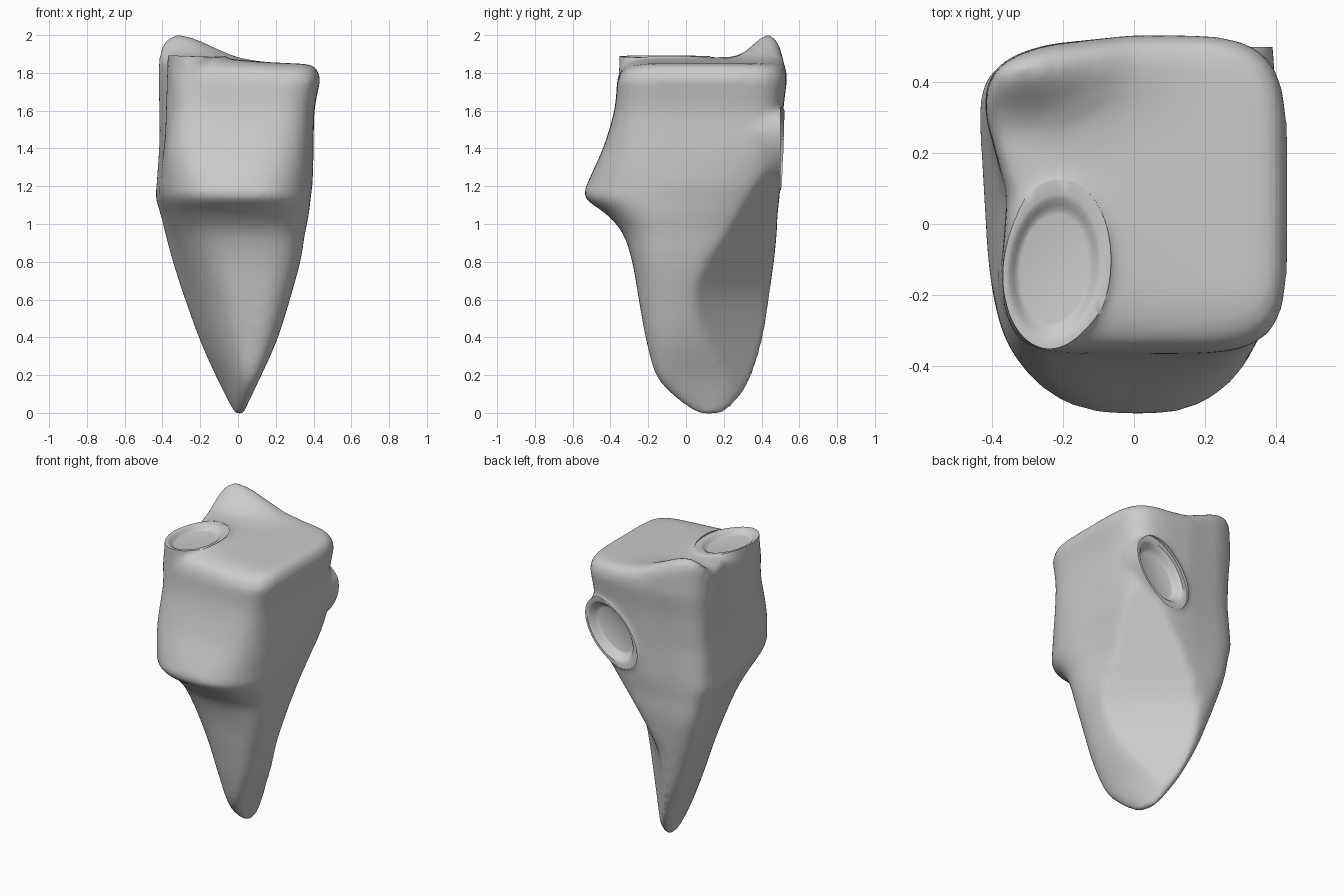
import bpy, bmesh, math
from mathutils import Matrix, Vector

if "Cube" in bpy.data.objects:
    bpy.data.objects.remove(bpy.data.objects["Cube"])

N = 80

# Body sections: z, x0, x1, y0, y1, split y, front power, back power, diagonal skew
ROWS = [
    (-0.012, -0.01, 0.03, 0.09, 0.17, 0.12, 2.0, 2.0, 0.2),
    (0.04, -0.04, 0.05, -0.01, 0.25, 0.12, 2.0, 2.0, 0.25),
    (0.18, -0.11, 0.115, -0.15, 0.345, 0.11, 2.2, 2.3, 0.33),
    (0.38, -0.20, 0.205, -0.21, 0.41, 0.11, 2.3, 2.6, 0.33),
    (0.60, -0.28, 0.275, -0.25, 0.44, 0.11, 2.4, 2.8, 0.3),
    (0.80, -0.345, 0.33, -0.285, 0.465, 0.08, 2.6, 3.0, 0.25),
    (0.95, -0.385, 0.355, -0.335, 0.48, 0.04, 2.6, 3.4, 0.18),
    (1.05, -0.41, 0.375, -0.42, 0.485, 0.0, 2.5, 3.7, 0.12),
    (1.14, -0.435, 0.385, -0.535, 0.495, 0.0, 2.4, 4.0, 0.07),
    (1.22, -0.43, 0.395, -0.52, 0.50, 0.0, 2.5, 4.4, 0.04),
    (1.40, -0.42, 0.40, -0.44, 0.505, 0.0, 3.4, 5.8, 0.0),
    (1.60, -0.42, 0.405, -0.38, 0.515, 0.05, 4.6, 5.2, 0.0),
    (1.76, -0.425, 0.435, -0.365, 0.535, 0.08, 5.2, 4.6, 0.0),
]


def clamp(v):
    return max(0.0, min(1.0, v))


def blend(t):
    """Catmull-Rom interpolation through the rows."""
    i = min(int(t), len(ROWS) - 2)
    f = t - i
    quad = [ROWS[max(0, min(len(ROWS) - 1, i + k))] for k in (-1, 0, 1, 2)]
    return [b + 0.5 * f * (c - a + f * (2 * a - 5 * b + 4 * c - d + f * (3 * (b - c) + d - a)))
            for a, b, c, d in zip(*quad)]


def section(row):
    z, x0, x1, y0, y1, cy, nf, nb, skew = row
    sharp = 1 + 0.9 * clamp((z - 0.3) / 0.9)
    pts = []
    for i in range(N):
        a = 2 * math.pi * i / N
        c, s = math.cos(a), math.sin(a)
        # left corners are crisper than the right ones
        p = 2 / ((nb * sharp if c < 0 else nb) if s > 0 else (nf * 1.12 if c < 0 else nf))
        y = cy + (y1 - cy if s > 0 else cy - y0) * math.copysign(abs(s) ** p, s)
        x = (x1 - x0) / 2 * math.copysign(abs(c) ** p, c) - skew * (y - cy)
        pts.append([x, y])
    lo, hi = min(p[0] for p in pts), max(p[0] for p in pts)
    limit = 0.27 + 0.39 * (z - 0.65 + math.sqrt((z - 0.65) ** 2 + 0.02))
    for p in pts:
        p[0] = x0 + (p[0] - lo) / (hi - lo) * (x1 - x0)
        if p[0] < 0:
            # upper left side leans inward with a channel behind the socket
            lean = 0.12 * clamp((z - 1.2) / 0.4) * clamp((0.35 - p[1]) / 0.45)
            lean += 0.13 * clamp((z - 1.3) / 0.4) * math.exp(-((p[1] - 0.16) / 0.12) ** 2)
            # back face curves round to the left
            if p[1] > cy:
                p[1] -= 0.08 * clamp((z - 0.9) / 0.5) * (p[0] / 0.42) ** 2 * (p[1] - cy) / (y1 - cy)
            p[0] *= 1 - lean
        # diagonal lower back-right face
        over = max(0, p[0] + p[1] - limit) / 2
        p[0] -= over
        p[1] -= over
    return [Vector((p[0], p[1], z)) for p in pts]


def top_z(x, y):
    """Sloping top: raised back-left corner, swell at the socket, soft front edge."""
    horn = 0.14 * math.exp(-((x + 0.33) / 0.24) ** 2 - ((y - 0.45) / 0.12) ** 2)
    swell = 0.018 * math.exp(-((x + 0.2) / 0.22) ** 2 - ((y + 0.1) / 0.26) ** 2)
    return 1.862 - 0.04 * x + horn + swell - 0.03 * max(0, (-y - 0.18) / 0.16) ** 2


def loft(bm, rings):
    rows = [[bm.verts.new(p) for p in ring] for ring in rings]
    n = len(rows[0])
    for a, b in zip(rows, rows[1:]):
        for i in range(n):
            bm.faces.new((a[i], a[(i + 1) % n], b[(i + 1) % n], b[i]))
    bm.faces.new(rows[0][::-1])
    bm.faces.new(rows[-1])


def oval(mat, profile):
    """Rings of an oval stack: profile is (scale, height) along local z."""
    return [[mat @ Vector((0.142 * s * math.cos(i * math.tau / 40),
                           0.225 * s * math.sin(i * math.tau / 40), h))
             for i in range(40)] for s, h in profile]


def make(name, bm):
    bmesh.ops.recalc_face_normals(bm, faces=bm.faces)
    me = bpy.data.meshes.new(name)
    bm.to_mesh(me)
    bm.free()
    ob = bpy.data.objects.new(name, me)
    bpy.context.collection.objects.link(ob)
    return ob


# Socket placements: local z points out of the body
top_socket = (Matrix.Translation((-0.225, -0.125, 1.887)) @ Matrix.Rotation(0.04, 4, 'Y')
              @ Matrix.Rotation(-0.1, 4, 'Z'))
axes = Matrix(((-1, 0, 0), (0, 0, 1), (0, 1, 0))).to_4x4()
back_socket = Matrix.Translation((0.205, 0.50, 1.40)) @ axes @ Matrix.Rotation(math.radians(40), 4, 'Z')

# Body loft with rounded cap
bm = bmesh.new()
rings = [section(blend(k / 4)) for k in range(4 * (len(ROWS) - 1) + 1)]
edge = rings[-1]
for s, drop in ((0.99, 0.055), (0.965, 0.028), (0.93, 0.011), (0.86, 0.002), (0.76, 0),
                (0.66, 0), (0.5, 0), (0.3, 0), (0.1, 0)):
    ring = []
    for p in edge:
        x, y = p.x * s, 0.08 + (p.y - 0.08) * s
        ring.append(Vector((x, y, top_z(x, y) - drop)))
    rings.append(ring)
loft(bm, rings)

# Socket bosses merged into the body
loft(bm, oval(top_socket, [(1.0, -0.5), (1.03, -0.1), (1.03, 0.04)]))
loft(bm, oval(back_socket, [(0.9, -0.6), (1.06, -0.3), (1.08, -0.1), (1.03, 0.04)]))
body = make("body", bm)

m = body.modifiers.new("merge", 'REMESH')
m.mode, m.voxel_size = 'VOXEL', 0.016
m = body.modifiers.new("soften", 'SMOOTH')
m.factor, m.iterations = 0.5, 18

# Cutters trim each boss flat and sink a shallow dish
cutters = []
for name, mat, deep in (("top_cutter", top_socket, 0.03), ("back_cutter", back_socket, 0.055)):
    bm = bmesh.new()
    loft(bm, oval(mat, [(0.68, -deep), (0.73, -deep * 0.93), (0.80, -deep * 0.6),
                        (0.87, -deep * 0.2), (0.94, 0), (1.12, 0.0), (1.12, 0.12)]))
    cut = make(name, bm)
    cut.hide_render = True
    cutters.append(cut)
    m = body.modifiers.new(name, 'BOOLEAN')
    m.operation, m.solver, m.object = 'DIFFERENCE', 'EXACT', cut

# Bake modifiers and shade
dg = bpy.context.evaluated_depsgraph_get()
baked = bpy.data.meshes.new_from_object(body.evaluated_get(dg))
body.modifiers.clear()
body.data = baked
for cut in cutters:
    bpy.data.objects.remove(cut)
bpy.ops.object.select_all(action='DESELECT')
body.select_set(True)
bpy.context.view_layer.objects.active = body
bpy.ops.object.shade_smooth_by_angle(angle=math.radians(40))
